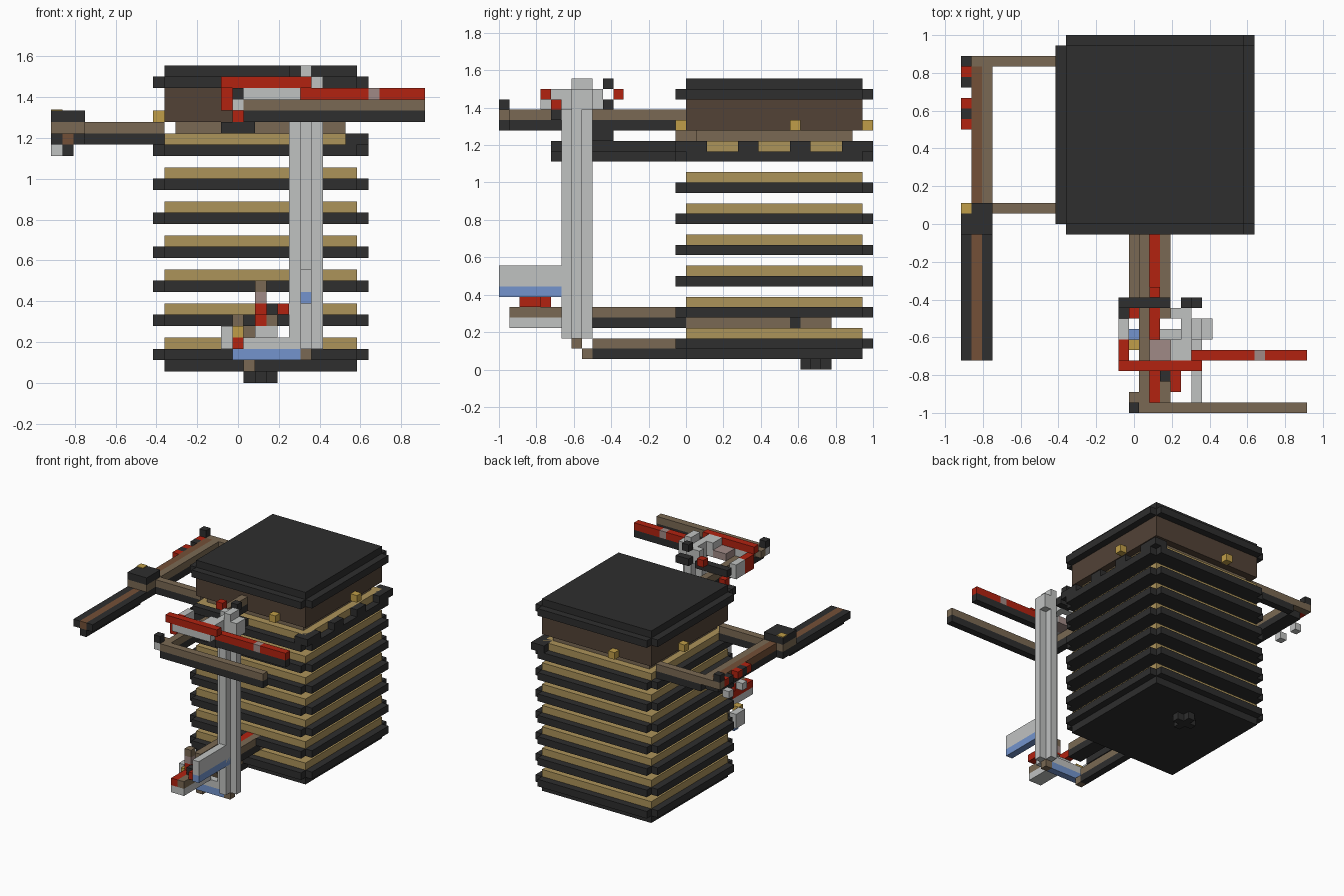
import bpy
import bmesh

UNIT = 1 / 18  # every part sits on a regular block grid

default = bpy.data.objects.get("Cube")
if default:
    bpy.data.objects.remove(default, do_unlink=True)


def linear(value):
    value /= 255
    return value / 12.92 if value <= 0.04045 else ((value + 0.055) / 1.055) ** 2.4


def material(name, red, green, blue):
    mat = bpy.data.materials.new(name)
    mat.use_nodes = True
    colour = (linear(red), linear(green), linear(blue), 1)
    mat.diffuse_color = colour
    mat.node_tree.nodes["Principled BSDF"].inputs["Base Color"].default_value = colour
    return mat


charcoal = material("charcoal", 46, 46, 46)
straw = material("straw", 172, 147, 90)
timber = material("timber", 122, 105, 83)
dark_wood = material("dark_wood", 82, 66, 54)
rust_wood = material("rust_wood", 116, 80, 55)
pale_grey = material("pale_grey", 192, 194, 193)
blue_paint = material("blue_paint", 115, 148, 205)
red_paint = material("red_paint", 178, 34, 16)
dusty_pink = material("dusty_pink", 160, 138, 134)
gold = material("gold", 192, 158, 72)


def prism(name, mat, outline, levels):
    """Extrude a plan outline, given in grid units, between two levels."""
    bottom, top = levels
    bm = bmesh.new()
    ring = [bm.verts.new(((x - 16.5) * UNIT, (y - 18) * UNIT, bottom * UNIT)) for x, y in outline]
    base = bm.faces.new(ring)
    result = bmesh.ops.extrude_face_region(bm, geom=[base])
    lifted = [v for v in result["geom"] if isinstance(v, bmesh.types.BMVert)]
    bmesh.ops.translate(bm, verts=lifted, vec=(0, 0, (top - bottom) * UNIT))
    bmesh.ops.recalc_face_normals(bm, faces=bm.faces)
    mesh = bpy.data.meshes.new(name)
    bm.to_mesh(mesh)
    bm.free()
    mesh.materials.append(mat)
    obj = bpy.data.objects.new(name, mesh)
    bpy.context.collection.objects.link(obj)
    return obj


def box(name, mat, across, deep, levels):
    (a, b), (c, d) = across, deep
    return prism(name, mat, [(a, c), (b, c), (b, d), (a, d)], levels)


def notched(name, mat, across, deep, levels):
    """Block with one unit cut from each corner."""
    (a, b), (c, d) = across, deep
    p, q, r, s = a + 1, b - 1, c + 1, d - 1
    outline = [(p, c), (q, c), (q, r), (b, r), (b, s), (q, s),
               (q, d), (p, d), (p, s), (a, s), (a, r), (p, r)]
    return prism(name, mat, outline, levels)


wide_x, wide_y = (9, 28), (17, 36)
core_x, core_y = (10, 27), (18, 35)

# Stacked body: dark trays with straw layers and open gaps
notched("base_foot", charcoal, (17, 20), (29, 32), (0, 1))
box("base_slab", charcoal, core_x, core_y, (1, 2))
for level in range(2, 21, 3):
    notched("dark_tray", charcoal, wide_x, wide_y, (level, level + 1))
    box("straw_layer", straw, core_x, core_y, (level + 1, level + 2))

# Battlements along the upper tray
for start, end in ((19, 20), (23, 25), (28, 30), (33, 34)):
    box("side_battlement", charcoal, (27, 28), (start, end), (21, 22))
for deep in ((17, 19), (34, 36)):
    box("corner_battlement", charcoal, (26, 28), deep, (21, 22))

# Cabin and roof
box("cabin_floor", timber, (11, 26), (19, 34), (22, 23))
box("cabin", dark_wood, core_x, core_y, (23, 26))
notched("roof_eaves", charcoal, wide_x, wide_y, (26, 27))
box("roof_top", charcoal, core_x, core_y, (27, 28))
box("front_lantern", gold, (22, 23), (17, 18), (23, 24))
box("back_lantern", gold, (15, 16), (35, 36), (23, 24))
for start in (9, 27):
    box("side_lantern", gold, (start, start + 1), (28, 29), (23, 24))

# Side frame: two cross beams, a rail and a forward arm
for start in (19, 33):
    box("cross_beam", timber, (3, 10), (start, start + 1), (22, 23))
    box("cross_beam_base", charcoal, (3, 10), (start, start + 1), (21, 22))
box("rail", timber, (2, 3), (20, 34), (22, 23))
box("rail_inlay", rust_wood, (1, 2), (20, 33), (22, 23))
box("rail_end", timber, (0, 2), (33, 34), (22, 23))
box("rail_end_cap", charcoal, (0, 1), (33, 34), (23, 24))
box("rail_base", charcoal, (1, 3), (20, 33), (21, 22))
for start in (27, 29, 32):
    box("rail_red_block", red_paint, (0, 1), (start, start + 1), (22, 23))
for start in (28, 31):
    box("rail_dark_block", charcoal, (0, 1), (start, start + 1), (22, 23))
    box("rail_grey_block", pale_grey, (0, 1), (start, start + 1), (20, 21))
for start in (0, 2):
    box("arm_side", charcoal, (start, start + 1), (5, 17), (21, 22))
box("arm_inlay", rust_wood, (1, 2), (5, 17), (21, 22))
box("arm_keel", charcoal, (1, 2), (5, 17), (20, 21))
box("arm_joint", timber, (0, 3), (17, 20), (22, 23))
box("arm_joint_base", charcoal, (0, 3), (17, 20), (21, 22))
box("arm_joint_cap", charcoal, (0, 3), (17, 20), (23, 24))
box("arm_lantern", gold, (0, 1), (19, 20), (24, 24.1))

# Upper front beam and cross bar
box("upper_beam", timber, (17, 18), (1, 18), (24, 25))
box("upper_beam_base", charcoal, (17, 18), (1, 18), (23, 24))
box("front_bar", timber, (17, 33), (0, 1), (24, 25))
box("front_bar_base", charcoal, (17, 33), (0, 1), (23, 24))
box("front_bar_end", pale_grey, (16, 17), (0, 1), (24, 25))
box("front_bar_cap", charcoal, (16, 17), (0, 1), (25, 26))
box("front_bar_knee", timber, (16, 17), (1, 2), (24, 25))

# Ribbed mast
box("mast", pale_grey, (21, 24), (7, 8), (3, 25))
box("mast_rib", pale_grey, (22, 23), (6, 9), (3, 25))
box("mast_head", pale_grey, (21, 24), (7, 9), (25, 27))
box("mast_tip", pale_grey, (22, 23), (7, 9), (27, 28))

# Red boom at the mast head
box("short_boom", red_paint, (15, 23), (4, 5), (26, 27))
box("short_boom_base", pale_grey, (16, 22), (4, 5), (25, 26))
box("long_boom", red_paint, (22, 28), (5, 6), (25, 26))
box("long_boom_band", dusty_pink, (28, 29), (5, 6), (25, 26))
box("long_boom_tip", red_paint, (29, 33), (5, 6), (25, 26))
box("long_boom_base", charcoal, (22, 33), (5, 6), (24, 25))
box("boom_link", pale_grey, (20, 22), (5, 7), (25, 27))
box("head_dark_block", charcoal, (21, 22), (10, 11), (27, 28))
box("head_back", pale_grey, (20, 22), (9, 10), (25, 27))
box("head_bracket", charcoal, (21, 23), (10, 11), (25, 26))
box("rigging_back", charcoal, (15, 20), (10, 11), (25, 26))
box("rigging_hook", charcoal, (15, 18), (9, 11), (22, 23))
box("rigging_grey", pale_grey, (15, 16), (7, 9), (24, 26))
box("rigging_red", red_paint, (15, 16), (5, 7), (24, 26))
box("rigging_low_red", red_paint, (16, 17), (9, 10), (23, 24))
box("rigging_pink", dusty_pink, (18, 20), (5, 7), (25, 26))
box("rigging_back_red", red_paint, (18, 19), (11, 12), (26, 27))

# Lower beams running out from the body
for start, mat in ((16, timber), (18, red_paint), (19, timber)):
    box("lower_beam", mat, (start, start + 1), (9, 18), (5, 6))
    box("lower_beam_base", charcoal, (start, start + 1), (9, 18), (4, 5))
box("inner_beam", timber, (16, 20), (18, 28), (4, 5))
box("inner_beam_band", charcoal, (16, 20), (28, 29), (4, 5))
box("inner_beam_end", timber, (16, 20), (29, 32), (4, 5))
box("bottom_beam", timber, (17, 18), (9, 17), (2, 3))
box("bottom_beam_base", charcoal, (17, 18), (9, 18), (1, 2))
box("bottom_beam_tip", timber, (17, 18), (8, 9), (1, 2))

# Mast footing and lower mechanism
box("foot_plate", pale_grey, (17, 24), (7, 8), (3, 4))
box("blue_foot", blue_paint, (16, 22), (7, 8), (2, 3))
box("foot_block", timber, (22, 23), (7, 8), (2, 3))
box("forward_arm", pale_grey, (22, 23), (0, 7), (8, 10))
box("forward_arm_base", blue_paint, (22, 23), (0, 7), (7, 8))
box("lower_arm", pale_grey, (18, 20), (1, 7), (4, 5))
box("lower_arm_red", red_paint, (18, 19), (1, 9), (5, 6))
box("lower_arm_wood", timber, (19, 20), (1, 6), (5, 6))
box("lower_red_post", red_paint, (18, 19), (4, 5), (6, 7))
box("lower_pink_post", dusty_pink, (18, 19), (4, 5), (7, 8))
box("lower_wood_post", timber, (18, 19), (4, 5), (8, 9))
box("lower_red_block", red_paint, (20, 21), (2, 4), (6, 7))
box("lower_dark_block", charcoal, (19, 20), (3, 4), (6, 7))
box("lower_grey_block", pale_grey, (15, 16), (7, 9), (3, 5))
box("lower_gold_block", gold, (16, 17), (6, 7), (4, 5))
box("lower_red_end", red_paint, (16, 17), (6, 7), (3, 4))
